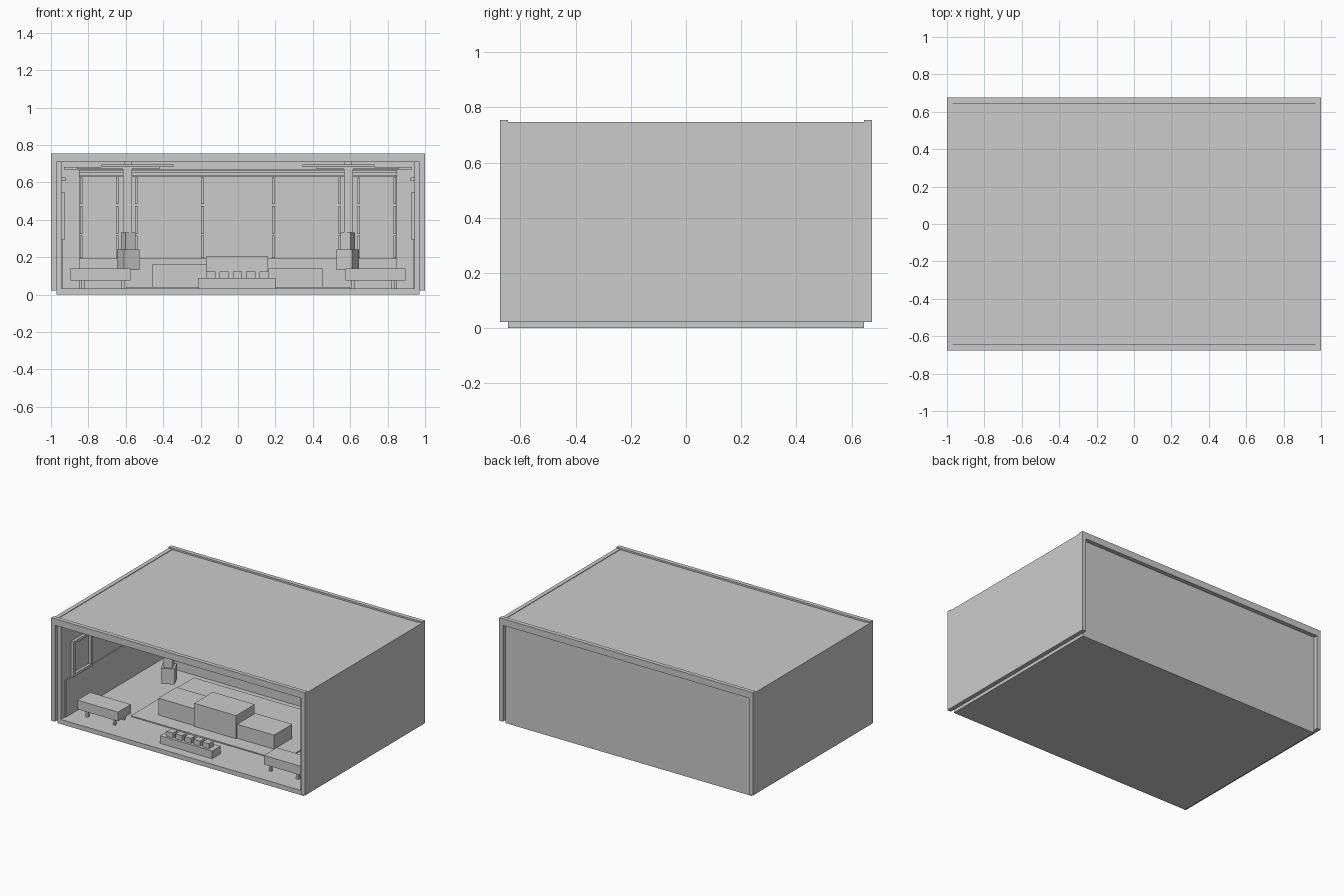
import bpy, bmesh, math
from mathutils import Matrix, Vector

grey = bpy.data.materials.new("plain_grey")
grey.diffuse_color = (0.6, 0.6, 0.6, 1)


def boxes(name, parts, mirror=False):
    """One object from boxes (x0, x1, y0, y1, z0, z1[, turn in degrees])."""
    bm = bmesh.new()
    for p in parts:
        x0, x1, y0, y1, z0, z1 = p[:6]
        turn = math.radians(p[6]) if len(p) > 6 else 0
        centre = Vector(((x0 + x1) / 2, (y0 + y1) / 2, (z0 + z1) / 2))
        size = Matrix.Diagonal((x1 - x0, y1 - y0, z1 - z0, 1))
        bmesh.ops.create_cube(bm, size=1, matrix=Matrix.Translation(centre)
                              @ Matrix.Rotation(turn, 4, 'Z') @ size)
    me = bpy.data.meshes.new(name)
    bm.to_mesh(me)
    bm.free()
    me.materials.append(grey)
    ob = bpy.data.objects.new(name, me)
    bpy.context.collection.objects.link(ob)
    if mirror:
        ob.modifiers.new("mirror", 'MIRROR')
    return ob


# Outer shell
boxes("floor", [(-0.97, 0.97, -0.645, 0.645, 0, 0.033)])
boxes("roof", [(-0.97, 0.97, -0.645, 0.645, 0.708, 0.743)])
boxes("outer_wall", [(-1, -0.97, -0.645, 0.645, 0.022, 0.747)], True)
boxes("inner_wall", [(-0.97, -0.945, -0.645, 0.645, 0.033, 0.708)], True)
boxes("back_wall", [(-0.945, 0.945, 0.62, 0.645, 0.033, 0.708)])
for side, y0, y1 in (("front", -0.675, -0.645), ("back", 0.645, 0.675)):
    boxes(side + "_lintel", [(-1, 1, y0, y1, 0.708, 0.755)])
    boxes(side + "_post", [(-1, -0.97, y0, y1, 0.022, 0.708)], True)

# Low platform under the desks
boxes("platform", [(-0.6, 0.6, -0.35, 0.36, 0.033, 0.04)])

# Panelled inner wall: base, top rails, panels, three-part strips
Y = 0.42
boxes("panel_wall", [(-0.85, 0.85, Y, Y + 0.03, 0.033, 0.67)])
boxes("panel_base", [(-0.85, 0.85, Y - 0.015, Y, 0.033, 0.193)])
boxes("panel_top_rails", [(-0.85, 0.85, Y - 0.015, Y, 0.65, 0.665),
                          (-0.85, 0.85, Y - 0.01, Y, 0.628, 0.64)])
boxes("wall_panels", [(-0.83, -0.66, Y - 0.006, Y, 0.195, 0.626),
                      (-0.53, -0.205, Y - 0.006, Y, 0.195, 0.626)], True)
boxes("centre_panel", [(-0.17, 0.17, Y - 0.006, Y, 0.195, 0.626)])
strips = []
for x in (-0.838, -0.646, -0.543, -0.19):
    for z0, z1 in ((0.195, 0.315), (0.325, 0.475), (0.485, 0.626)):
        strips.append((x - 0.007, x + 0.007, Y - 0.015, Y, z0, z1))
boxes("wall_strips", strips, True)

# Side wall details: lower panelling, framed window, small sign, top bar
boxes("side_panelling", [(-0.945, -0.938, -0.6, 0.6, 0.033, 0.295)], True)
fy0, fy1, fz0, fz1, t = -0.53, -0.315, 0.295, 0.547, 0.02
boxes("window_frame", [
    (-0.945, -0.925, fy0, fy0 + t, fz0, fz1),
    (-0.945, -0.925, fy1 - t, fy1, fz0, fz1),
    (-0.945, -0.925, fy0 + t, fy1 - t, fz0, fz0 + t),
    (-0.945, -0.925, fy0 + t, fy1 - t, fz1 - t, fz1)], True)
boxes("wall_sign", [(-0.945, -0.923, -0.1, 0.05, 0.608, 0.625)], True)
boxes("side_top_bar", [(-0.93, -0.85, 0.38, 0.41, 0.67, 0.683)], True)

# Hanging pendants with ceiling arms
boxes("ceiling_arm", [(-0.73, -0.345, 0.02, 0.1, 0.682, 0.695),
                      (-0.86, -0.42, 0.045, 0.075, 0.672, 0.682),
                      (-0.61, -0.57, 0.04, 0.08, 0.695, 0.708)], True)
boxes("pendant_column", [(-0.615, -0.568, 0.037, 0.084, 0.33, 0.675)], True)
boxes("pendant_collar", [(-0.617, -0.557, 0.03, 0.09, 0.24, 0.332, 25)], True)
boxes("pendant_body", [(-0.632, -0.542, 0.015, 0.105, 0.132, 0.242, 25)], True)

# Desks
boxes("centre_desk", [(-0.17, 0.16, -0.25, -0.04, 0.04, 0.205)])
boxes("left_desk", [(-0.46, -0.172, -0.24, -0.035, 0.04, 0.16)])
boxes("right_desk", [(0.162, 0.452, -0.24, -0.035, 0.04, 0.14)])

# Front stand with five blocks
boxes("front_stand", [(-0.21, 0.2, -0.577, -0.485, 0.033, 0.088)])
boxes("stand_blocks", [(-0.17 + i * 0.071, -0.12 + i * 0.071, -0.56, -0.51,
                        0.088, 0.124) for i in range(5)])

# Benches with legs
boxes("bench", [(-0.896, -0.575, -0.53, -0.385, 0.075, 0.14)], True)
boxes("bench_legs", [(x - 0.009, x + 0.009, y - 0.009, y + 0.009, 0.033, 0.075)
                     for x in (-0.83, -0.615) for y in (-0.51, -0.41)], True)
